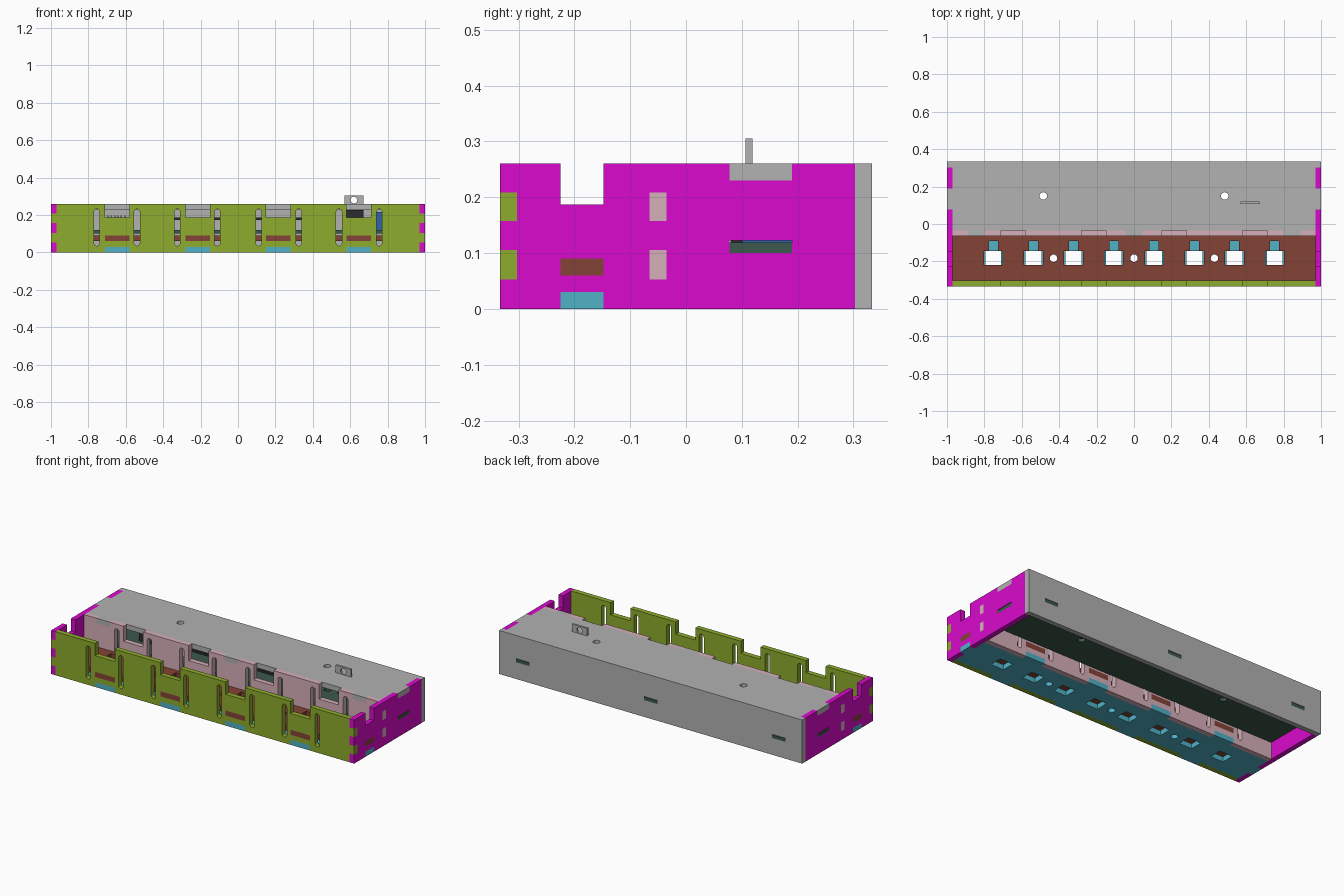
import bpy, bmesh, math
from mathutils import Matrix

if "Cube" in bpy.data.objects:
    bpy.data.objects.remove(bpy.data.objects["Cube"])


def lin(c):
    return c / 12.92 if c <= 0.04045 else ((c + 0.055) / 1.055) ** 2.4


def mat(name, r, g, b):
    m = bpy.data.materials.new(name)
    m.diffuse_color = (lin(r / 255), lin(g / 255), lin(b / 255), 1)
    m.use_nodes = True
    m.node_tree.nodes["Principled BSDF"].inputs["Base Color"].default_value = m.diffuse_color
    return m


OLIVE = mat("olive", 142, 172, 45)
TEAL = mat("teal", 80, 178, 198)
BROWN = mat("brown", 132, 66, 54)
PINK = mat("pink", 214, 176, 186)
BLUE = mat("blue", 38, 44, 180)
NAVY = mat("navy", 32, 36, 150)
MAGENTA = mat("magenta", 218, 10, 205)
PURPLE = mat("purple", 160, 52, 190)
GREY = mat("grey", 178, 178, 178)
GREEN = mat("dark_green", 60, 88, 76)
DARK = mat("dark", 45, 45, 48)
STEEL = mat("steel_blue", 45, 100, 165)

T = 0.03  # sheet thickness


def rect(u0, v0, u1, v1, bottom=(), right=(), top=(), left=()):
    """Rectangle whose edges carry (start, end, depth) tabs (+) or notches (-)."""
    p = [(u0, v0)]
    for a, b, d in sorted(bottom):
        p += [(a, v0), (a, v0 - d), (b, v0 - d), (b, v0)]
    p.append((u1, v0))
    for a, b, d in sorted(right):
        p += [(u1, a), (u1 + d, a), (u1 + d, b), (u1, b)]
    p.append((u1, v1))
    for a, b, d in sorted(top, reverse=True):
        p += [(b, v1), (b, v1 + d), (a, v1 + d), (a, v1)]
    p.append((u0, v1))
    for a, b, d in sorted(left, reverse=True):
        p += [(u0, b), (u0 - d, b), (u0 - d, a), (u0, a)]
    # drop repeated corners
    return [q for i, q in enumerate(p) if math.dist(q, p[i - 1]) > 1e-6]


def slot(u, v0, v1, r, n=8):
    """Upright slot with round ends; a circle when v0 == v1."""
    arc = [math.pi * i / n for i in range(n + 1)]
    top = [(u + r * math.cos(a), v1 + r * math.sin(a)) for a in arc]
    low = [(u - r * math.cos(a), v0 - r * math.sin(a)) for a in arc]
    p = top + low
    return [q for i, q in enumerate(p) if math.dist(q, p[i - 1]) > 1e-6]


ROT = {"z": Matrix.Identity(3),
       "y": Matrix(((1, 0, 0), (0, 0, -1), (0, 1, 0))),
       "x": Matrix(((0, 0, 1), (1, 0, 0), (0, 1, 0)))}


def plate(name, axis, lo, hi, loops, edge, plus=None, minus=None):
    """Sheet cut from an outline and holes, colours chosen per side."""
    cu = bpy.data.curves.new(name, "CURVE")
    cu.dimensions, cu.fill_mode, cu.extrude = "2D", "BOTH", (hi - lo) / 2
    for pts in loops:
        s = cu.splines.new("POLY")
        s.points.add(len(pts) - 1)
        for sp, (u, v) in zip(s.points, pts):
            sp.co = (u, v, 0, 1)
        s.use_cyclic_u = True
    tmp = bpy.data.objects.new(name + "_profile", cu)
    bpy.context.collection.objects.link(tmp)
    bpy.context.view_layer.update()
    dg = bpy.context.evaluated_depsgraph_get()
    me = bpy.data.meshes.new_from_object(tmp.evaluated_get(dg))
    bpy.data.objects.remove(tmp)
    bm = bmesh.new()
    bm.from_mesh(me)
    bmesh.ops.remove_doubles(bm, verts=bm.verts, dist=1e-5)
    mid = (lo + hi) / 2
    off = {"x": (mid, 0, 0), "y": (0, mid, 0), "z": (0, 0, mid)}[axis]
    bm.transform(Matrix.Translation(off) @ ROT[axis].to_4x4())
    bmesh.ops.recalc_face_normals(bm, faces=bm.faces)
    k = "xyz".index(axis)
    for f in bm.faces:
        f.smooth = False
        f.material_index = 1 if f.normal[k] > 0.5 else 2 if f.normal[k] < -0.5 else 0
    bm.to_mesh(me)
    bm.free()
    me.materials.clear()
    for m in (edge, plus or edge, minus or edge):
        me.materials.append(m)
    ob = bpy.data.objects.new(name, me)
    bpy.context.collection.objects.link(ob)
    return ob


def box(name, x0, x1, y0, y1, z0, z1, m):
    return plate(name, "z", z0, z1, [rect(x0, y0, x1, y1)], m)


# shared joint positions
BAYS = [(c - 0.065, c + 0.065) for c in (-0.645, -0.215, 0.215, 0.645)]
SLOTS = [s * x for x in (0.11, 0.325, 0.54, 0.755) for s in (-1, 1)]
FINGERS = [(0.053, 0.105), (0.157, 0.208)]
BACK_TABS = [(c - 0.045, c + 0.045) for c in (-0.845, 0, 0.845)]
SIDE_BAY, SIDE_TAB = (-0.225, -0.148), (0.078, 0.19)


def tabs(spans, d):
    return [(a, b, d) for a, b in spans]


# front panel and inner panel share the same cut pattern
def upright(depth, extra):
    outline = rect(-0.97, 0, 0.97, 0.26, tabs(BAYS, -T), tabs(FINGERS, T),
                   tabs(BAYS, -depth) + extra, tabs(FINGERS, T))
    return ([outline] + [slot(x, 0.05, 0.217, 0.015) for x in SLOTS]
            + [rect(a, 0.06, b, 0.09) for a, b in BAYS])


plate("front_panel", "y", -0.333, -0.303, upright(0.073, []), OLIVE, TEAL, OLIVE)
plate("inner_panel", "y", -0.065, -0.035, upright(0.09, tabs(BACK_TABS, -T)),
      PINK, BLUE, PINK)

# side panels
side = [rect(-0.333, 0, 0.303, 0.26, [(*SIDE_BAY, -T)], [],
             [(*SIDE_BAY, -0.073), (*SIDE_TAB, -T)], tabs(FINGERS, -T)),
        rect(SIDE_BAY[0], 0.06, SIDE_BAY[1], 0.09),
        rect(SIDE_TAB[0], 0.10, SIDE_TAB[1], 0.122)]
side += [rect(-0.065, a, -0.035, b) for a, b in FINGERS]
plate("right_side", "x", 0.97, 1, side, MAGENTA, GREY, NAVY)
plate("left_side", "x", -1, -0.97, side, MAGENTA, GREY, NAVY)

# back panel
plate("back_panel", "y", 0.303, 0.333,
      [rect(-1, 0, 1, 0.26, top=tabs(BACK_TABS, -T))]
      + [rect(a, 0.10, b, 0.122) for a, b in BACK_TABS], GREY, PURPLE, PURPLE)

# top panel
ROUND = [slot(x, 0.15, 0.15, 0.02) for x in (-0.485, 0.485)]
plate("top_panel", "z", 0.23, 0.26,
      [rect(-0.97, -0.035, 0.97, 0.303, tabs(BACK_TABS, T), [(*SIDE_TAB, T)],
            tabs(BACK_TABS, T), [(*SIDE_TAB, T)])] + ROUND, GREY)

# two front shelves: square openings below, T-shaped openings above
shelf = rect(-0.97, -0.303, 0.97, -0.065, tabs(BAYS, T), [(*SIDE_BAY, T)],
             tabs(BAYS, T), [(*SIDE_BAY, T)])
pegs = [slot(x, -0.183, -0.183, 0.02) for x in (-0.43, 0, 0.43)]
COLS = [s * x for x in (0.108, 0.323, 0.537, 0.752) for s in (-1, 1)]
plate("bottom_shelf", "z", 0, T, [shelf] + pegs
      + [rect(x - 0.042, -0.22, x + 0.042, -0.145) for x in COLS], TEAL)
plate("upper_shelf", "z", 0.06, 0.09, [shelf] + pegs
      + [rect(x - 0.05, -0.22, x + 0.05, -0.145, top=[(x - 0.024, x + 0.024, 0.055)])
         for x in COLS], BROWN)

# rear deck with tabs
plate("rear_deck", "z", 0.10, 0.119,
      [rect(-0.97, -0.035, 0.97, 0.303, [], [(*SIDE_TAB, T)],
            tabs(BACK_TABS, T), [(*SIDE_TAB, T)])] + ROUND, GREEN)

# cable eyelet on top
plate("cable_eyelet", "y", 0.107, 0.119,
      [rect(0.57, 0.26, 0.67, 0.305), slot(0.62, 0.28, 0.28, 0.018)], GREY)

# parts carried on the deck
box("circuit_board", -0.42, 0.42, 0.03, 0.28, 0.174, 0.187, DARK)
for x in (-0.39, 0.39):
    for y in (0.06, 0.25):
        plate("board_standoff", "z", 0.119, 0.174, [slot(x, y, y, 0.012)], GREY)
box("power_module", 0.56, 0.67, 0.14, 0.25, 0.119, 0.226, DARK)
box("capacitor_block", 0.735, 0.785, 0.10, 0.20, 0.119, 0.215, STEEL)
box("terminal_block", -0.71, -0.60, 0.08, 0.14, 0.119, 0.18, DARK)
for i in range(6):
    x = -0.70 + i * 0.018
    box("terminal_pin", x, x + 0.008, 0.10, 0.108, 0.18, 0.198, GREY)
